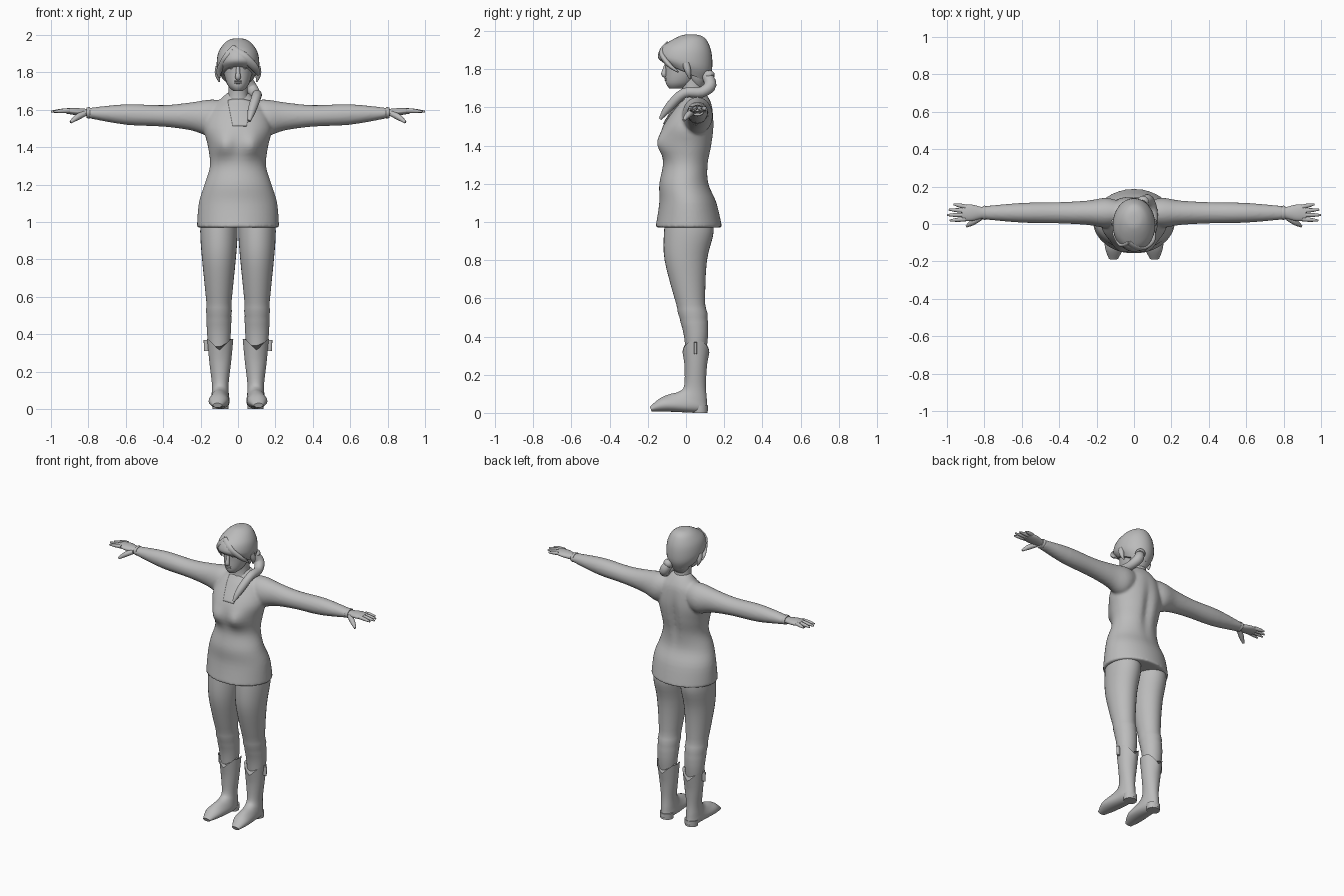
import bpy, bmesh, math
from mathutils import Vector

cube = bpy.data.objects.get("Cube")
if cube:
    bpy.data.objects.remove(cube)

clay = bpy.data.materials.new("plain grey")
clay.use_nodes = True
clay.diffuse_color = (0.5, 0.5, 0.5, 1)
clay.node_tree.nodes["Principled BSDF"].inputs["Base Color"].default_value = clay.diffuse_color


def add_object(name, bm, mirror=False):
    """Turn a bmesh into a smooth-shaded object, optionally mirrored across x."""
    bmesh.ops.recalc_face_normals(bm, faces=bm.faces)
    mesh = bpy.data.meshes.new(name)
    bm.to_mesh(mesh)
    bm.free()
    mesh.materials.append(clay)
    mesh.shade_smooth()
    mesh.set_sharp_from_angle(angle=math.radians(50))
    obj = bpy.data.objects.new(name, mesh)
    bpy.context.collection.objects.link(obj)
    if mirror:
        obj.modifiers.new("Mirror", 'MIRROR').use_mirror_merge = False
    return obj


def smooth_path(points, steps=4):
    """Run a smooth spline through tuples of any length."""
    last = len(points) - 1
    path = []
    for k in range(last):
        before, start, end, after = (points[min(max(k + o, 0), last)] for o in (-1, 0, 1, 2))
        for step in range(steps):
            t = step / steps
            ease = t * t * (3 - 2 * t)
            leave, arrive = t * (1 - t) ** 2 / 2, t * t * (t - 1) / 2
            path.append([b + (c - b) * ease + (c - a) * leave + (d - b) * arrive
                         for a, b, c, d in zip(before, start, end, after)])
    return path + [list(points[last])]


def skin(bm, loops):
    """Bridge successive loops of points and cap both ends."""
    rows = [[bm.verts.new(p) for p in loop] for loop in loops]
    for low, high in zip(rows, rows[1:]):
        for i in range(len(low)):
            bm.faces.new((low[i - 1], low[i], high[i], high[i - 1]))
    bm.faces.new(rows[0])
    bm.faces.new(rows[-1])


def loft(bm, rings, centre=0, sides=32, along_x=False, shape=None):
    """Skin ellipses given as station, near edge, far edge, half width, tilt."""
    full_rings = [tuple(ring) + (0,) * (5 - len(ring)) for ring in rings]
    loops = []
    for station, near, far, width, tilt in smooth_path(full_rings):
        loop = []
        for i in range(sides):
            angle = math.tau * i / sides
            across = centre + width * math.cos(angle)
            depth = (near + far) / 2 + (far - near) / 2 * math.sin(angle)
            height = station + tilt * math.sin(angle)
            point = Vector((height, across, depth) if along_x else (across, depth, height))
            loop.append(shape(point) if shape else point)
        loops.append(loop)
    skin(bm, loops)


def lofted(name, rings, mirror=False, **options):
    bm = bmesh.new()
    loft(bm, rings, **options)
    return add_object(name, bm, mirror)


def tube(name, points, mirror=False, flat=1.0, sides=16):
    """Sweep a round section along points given as x, y, z, radius."""
    path = smooth_path(points)
    places = [Vector(p[:3]) for p in path]
    loops = []
    for k, place in enumerate(places):
        heading = (places[min(k + 1, len(places) - 1)] - places[max(k - 1, 0)]).normalized()
        helper = Vector((1, 0, 0)) if abs(heading.x) < 0.8 else Vector((0, 1, 0))
        u = heading.cross(helper).normalized()
        v = heading.cross(u)
        angles = [math.tau * i / sides for i in range(sides)]
        loops.append([place + path[k][3] * (u * math.cos(a) * flat + v * math.sin(a)) for a in angles])
    bm = bmesh.new()
    skin(bm, loops)
    return add_object(name, bm, mirror)


def ball(name, centre, size, mirror=False):
    bm = bmesh.new()
    bmesh.ops.create_uvsphere(bm, u_segments=20, v_segments=12, radius=1)
    for v in bm.verts:
        v.co = Vector(centre) + v.co * Vector(size)
    return add_object(name, bm, mirror)


def bump(distance, reach):
    return math.exp(-(distance / reach) ** 2)


# Tunic: body and both sleeves fused into one soft skin
def body_shape(p):
    if p.y < 0:
        for side in (-1, 1):
            p.y -= 0.045 * bump(p.x - side * 0.075, 0.06) * bump(p.z - 1.41, 0.06)
    else:
        p.y -= 0.02 * bump(p.x, 0.03) * bump(p.z - 1.4, 0.15)
    return p


def flip(p):
    return Vector((-p.x, p.y, p.z))


body_rings = [(.97, -.16, .19, .22), (1.1, -.14, .16, .21), (1.2, -.14, .12, .18), (1.3, -.12, .12, .15),
              (1.4, -.12, .14, .16), (1.5, -.12, .15, .18), (1.6, -.06, .14, .15), (1.65, -.02, .12, .1),
              (1.69, 0, .09, .06)]
sleeve_rings = [(.07, 1.5, 1.65, .06), (.15, 1.46, 1.655, .08), (.25, 1.49, 1.64, .065), (.4, 1.51, 1.625, .057),
                (.6, 1.52, 1.63, .053), (.8, 1.555, 1.61, .036)]
bm = bmesh.new()
loft(bm, body_rings, sides=48, shape=body_shape)
loft(bm, sleeve_rings, centre=.06, along_x=True)
loft(bm, sleeve_rings, centre=.06, along_x=True, shape=flip)
tunic = add_object("tunic", bm)
fuse = tunic.modifiers.new("Fuse", 'REMESH')
fuse.mode = 'VOXEL'
fuse.voxel_size = 0.008
fuse.use_smooth_shade = True
soften = tunic.modifiers.new("Soften", 'SMOOTH')
soften.factor = 0.5
soften.iterations = 8

# Open neckline lying on the chest
bm = bmesh.new()
bmesh.ops.create_grid(bm, x_segments=12, y_segments=16, size=1)
for v in bm.verts:
    up = (v.co.y + 1) / 2
    v.co = Vector((0.01 + v.co.x * (0.04 + 0.03 * up), -0.14 + 0.11 * up, 1.525 + 0.14 * up))
neckline = add_object("neckline", bm)
wrap = neckline.modifiers.new("Wrap", 'SHRINKWRAP')
wrap.target = tunic
wrap.offset = 0.005
neckline.modifiers.new("Thickness", 'SOLIDIFY').thickness = 0.006

# Hands, with fingers fanned by a rule
lofted("palm", [(.78, 1.567, 1.605, .03), (.81, 1.567, 1.605, .03), (.87, 1.572, 1.61, .044),
                (.92, 1.58, 1.608, .04)], True, centre=.06, along_x=True)
finger_tips = {"index": .985, "middle": 1.0, "ring": .99, "little": .965}
for number, (finger, tip) in enumerate(finger_tips.items()):
    y = .026 + .022 * number
    fan = .007 * (number - 1)
    tube(finger + "_finger", [(.9, y, 1.596, .012), ((.9 + tip) / 2, y + fan / 2, 1.594, .011),
                              (tip, y + fan, 1.59, .005)], True)
tube("thumb", [(.82, .035, 1.58, .015), (.86, .01, 1.56, .016), (.895, -.012, 1.533, .007)], True)
tube("cuff", [(.79, .06, 1.584, .036), (.8, .06, 1.584, .038), (.81, .06, 1.584, .034)], True, flat=.8)


# Legs, with gathered cloth at the knee
def knee_folds(p):
    fold = .05 * bump(p.z - .56, .06) * math.sin(p.z * 110)
    p.x += (p.x - .1) * fold
    p.y += (p.y - .03) * fold
    return p


lofted("leg", [(1.06, -.1, .13, .09), (.95, -.115, .145, .1), (.8, -.112, .11, .09), (.6, -.06, .1, .07),
               (.5, -.035, .113, .067), (.4, -.01, .115, .063), (.28, 0, .1, .05)],
       True, centre=.102, shape=knee_folds)


# Boots: dipped rim on the shaft, toes turned outward
def boot_shape(p):
    p.z -= .06 * max(0, 1 - abs(p.x - .098) / .06) * max(0, (p.z - .25) / .12)
    p.x += .08 * max(0, -p.y)
    return p


lofted("boot", [(.375, -.018, .122, .07), (.25, -.008, .11, .058), (.14, -.01, .104, .045),
                (.08, -.04, .11, .046, -.03), (.05, -.09, .1, .05, -.047), (.04, -.14, -.08, .053, -.034),
                (.02, -.19, -.18, .025, -.012)], True, centre=.095, shape=boot_shape)
lofted("boot_heel", [(0, .035, .113, .042), (.04, .035, .115, .045)], True, centre=.093)
tube("boot_pull", [(.17, .05, .37, .014), (.168, .05, .31, .013)], True, flat=.6)

# Neck, head and face
lofted("neck", [(1.62, -.03, .1, .07), (1.68, -.02, .09, .053), (1.78, -.03, .085, .05)])
lofted("head", [(1.7, -.088, -.01, .025), (1.73, -.106, .04, .054), (1.8, -.107, .09, .076),
                (1.9, -.11, .11, .08), (1.94, -.07, .08, .05)])
tube("nose", [(0, -.1, 1.835, .009), (0, -.111, 1.8, .011), (0, -.115, 1.775, .015), (0, -.105, 1.765, .01)])
ball("upper_lip", (0, -.105, 1.753), (.022, .008, .005))
ball("lower_lip", (0, -.104, 1.744), (.019, .009, .006))
ball("eye", (.033, -.094, 1.826), (.015, .009, .008), True)
tube("eyebrow", [(.015, -.11, 1.845, .003), (.033, -.106, 1.85, .004), (.055, -.092, 1.844, .002)], True)

# Hair: cap, swept fringe, loose wisps and a tied tail over the left shoulder
lofted("hair_cap", [(1.785, -.12, .11, .09, -.05), (1.83, -.148, .136, .113, -.035), (1.9, -.128, .134, .107, -.015),
                    (1.95, -.08, .11, .078), (1.975, -.03, .08, .045), (1.982, 0, .05, .015)])
tube("fringe_left", [(-.03, -.1, 1.935, .015), (.03, -.127, 1.885, .025), (.09, -.09, 1.825, .022),
                     (.108, -.04, 1.785, .006)], flat=.6)
tube("fringe_right", [(-.02, -.1, 1.935, .015), (-.06, -.11, 1.88, .022), (-.1, -.05, 1.81, .016),
                      (-.1, -.03, 1.77, .004)], flat=.6)
tube("side_wisp", [(.1, 0, 1.83, .02), (.108, .01, 1.79, .016), (.1, .02, 1.75, .004)], True)
lofted("nape_hair", [(1.7, .05, .085, .03), (1.75, .01, .115, .065), (1.84, 0, .13, .09)])
tube("hair_tie", [(.045, .11, 1.775, .027), (.05, .12, 1.765, .032), (.055, .125, 1.755, .027)])
tube("hair_tail", [(.04, .1, 1.78, .026), (.07, .128, 1.72, .032), (.096, .08, 1.68, .028),
                   (.1, -.01, 1.675, .026), (.075, -.09, 1.6, .023), (.06, -.135, 1.54, .008)])
